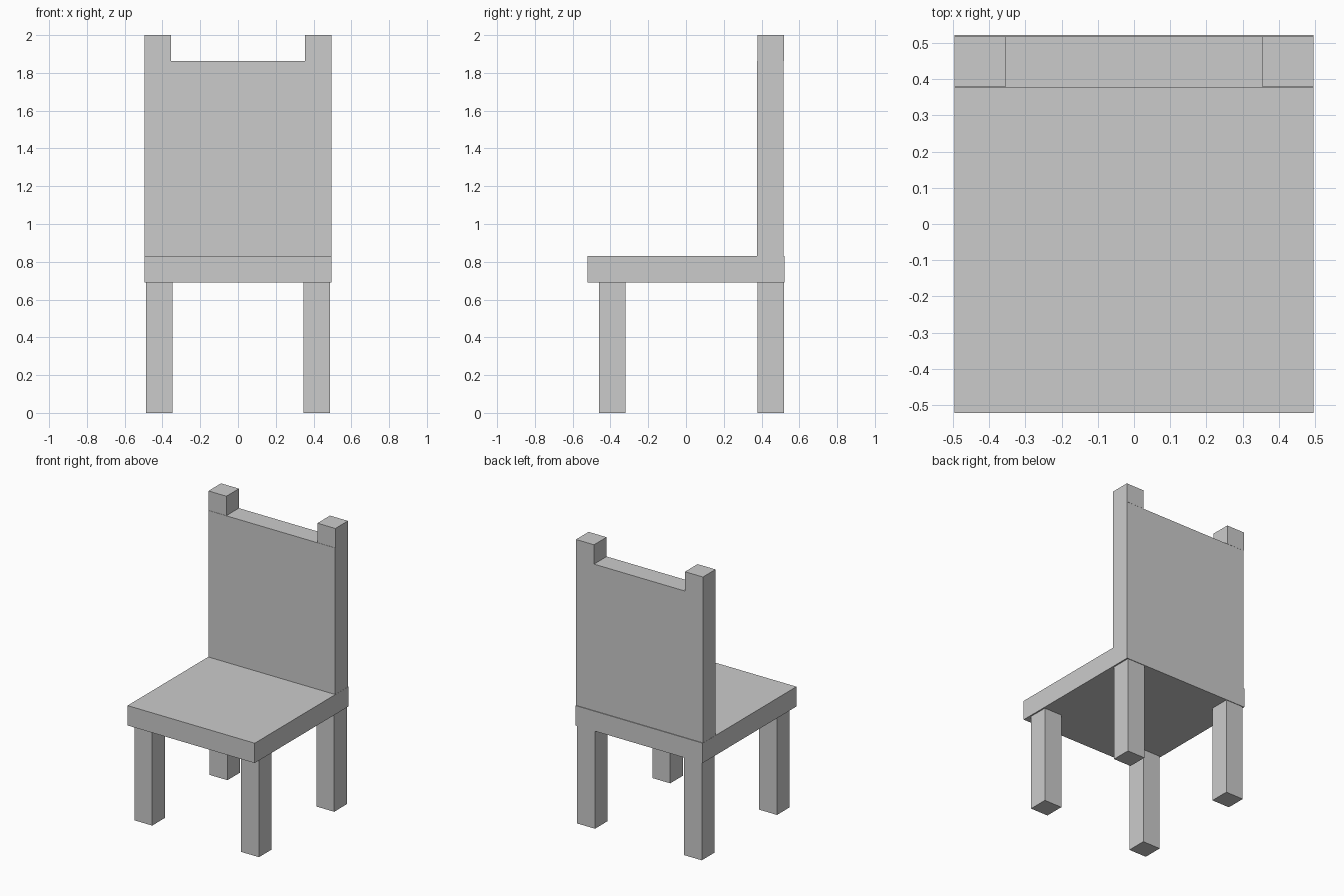
import bpy
import bmesh
from mathutils import Matrix, Vector

if "Cube" in bpy.data.objects:
    bpy.data.objects.remove(bpy.data.objects["Cube"])


def box(name, x, y, z):
    """Axis-aligned box from (min, max) ranges."""
    lo, hi = (Vector(p) for p in zip(x, y, z))
    bm = bmesh.new()
    bmesh.ops.create_cube(bm, size=1)
    bmesh.ops.scale(bm, vec=hi - lo, verts=bm.verts)
    mesh = bpy.data.meshes.new(name)
    bm.to_mesh(mesh)
    bm.free()
    ob = bpy.data.objects.new(name, mesh)
    ob.matrix_world = Matrix.Translation((lo + hi) / 2)
    bpy.context.collection.objects.link(ob)
    return ob


SEAT_BOTTOM, SEAT_TOP, PANEL_TOP = 0.69, 0.83, 1.863

# Seat slab and backrest panel
box("seat", (-0.496, 0.496), (-0.522, 0.522), (SEAT_BOTTOM, SEAT_TOP))
box("backrest", (-0.495, 0.495), (0.376, 0.517), (SEAT_TOP, PANEL_TOP))

# Legs and backrest finials, repeated on both sides
for side, s in (("left", -1), ("right", 1)):
    leg_x = sorted((s * 0.347, s * 0.486))
    post_x = sorted((s * 0.355, s * 0.495))
    box(f"front_leg_{side}", leg_x, (-0.46, -0.32), (0, SEAT_BOTTOM))
    box(f"rear_leg_{side}", leg_x, (0.378, 0.518), (0, SEAT_BOTTOM))
    box(f"post_top_{side}", post_x, (0.378, 0.518), (PANEL_TOP, 2.0))
